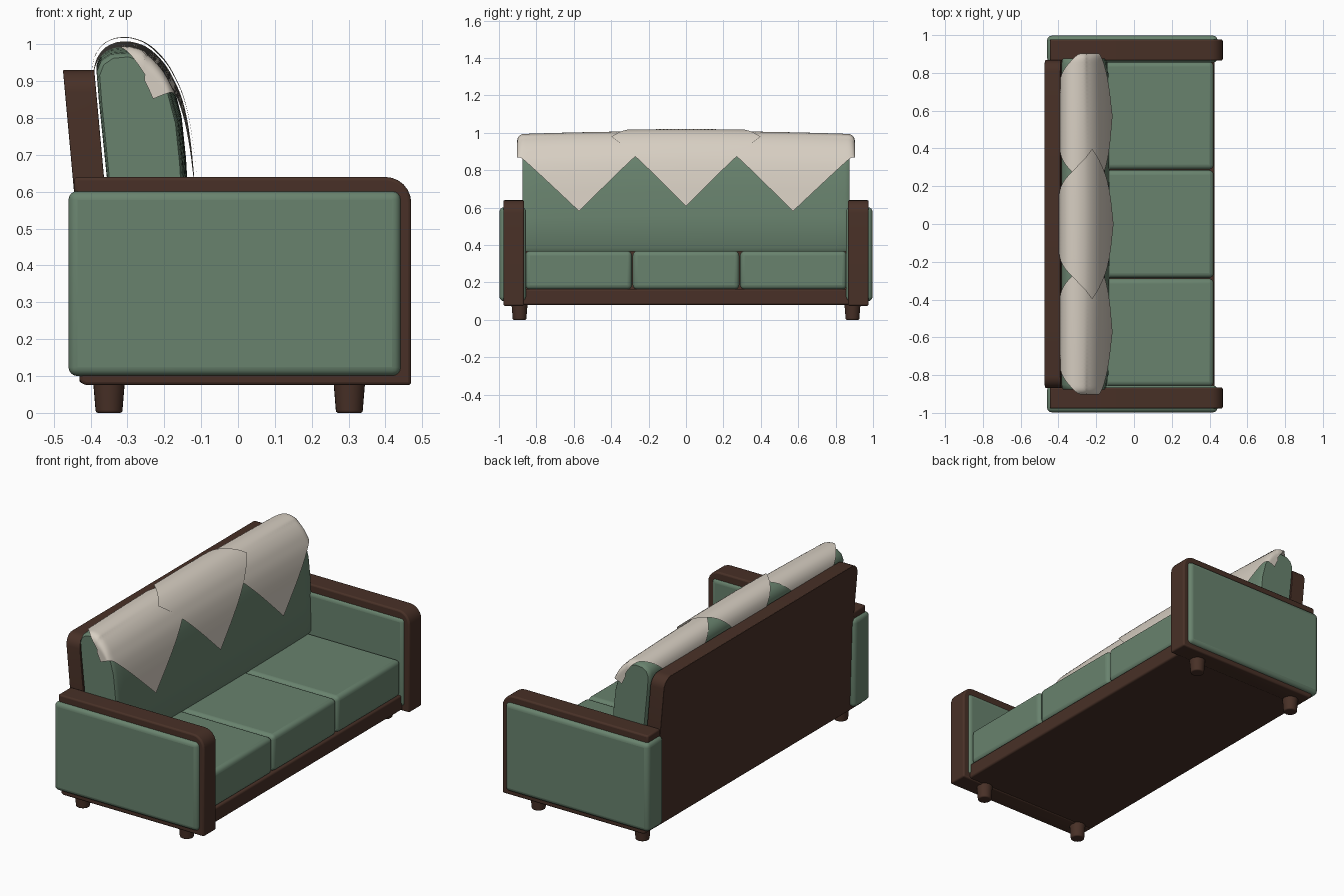
import bpy, bmesh, math
from mathutils import Vector

if "Cube" in bpy.data.objects:
    bpy.data.objects.remove(bpy.data.objects["Cube"])


def material(name, rgb):
    m = bpy.data.materials.new(name)
    m.diffuse_color = (*rgb, 1)
    m.use_nodes = True
    m.node_tree.nodes["Principled BSDF"].inputs["Base Color"].default_value = m.diffuse_color
    return m


GREEN = material("green_fabric", (0.14, 0.225, 0.155))
WOOD = material("dark_wood", (0.065, 0.03, 0.02))
CREAM = material("cream_cloth", (0.68, 0.62, 0.54))


def finish(bm, name, mat, bevel=0, segments=3, angle=40):
    bmesh.ops.recalc_face_normals(bm, faces=bm.faces)
    me = bpy.data.meshes.new(name)
    bm.to_mesh(me)
    bm.free()
    ob = bpy.data.objects.new(name, me)
    bpy.context.collection.objects.link(ob)
    me.materials.append(mat)
    if bevel:
        mod = ob.modifiers.new("bevel", 'BEVEL')
        mod.width, mod.segments = bevel, segments
        mod.limit_method = 'ANGLE'
    bpy.ops.object.select_all(action='DESELECT')
    ob.select_set(True)
    bpy.context.view_layer.objects.active = ob
    bpy.ops.object.shade_smooth_by_angle(angle=math.radians(angle))
    return ob


def box(name, x, y, z, mat, bevel, segments=3):
    bm = bmesh.new()
    bmesh.ops.create_cube(bm, size=1)
    for v in bm.verts:
        v.co = [(r[0] + r[1]) / 2 + c * (r[1] - r[0]) for c, r in zip(v.co, (x, y, z))]
    return finish(bm, name, mat, bevel, segments)


def loft(name, rings, mat, bevel=0):
    """Skin between closed rings of equal size and cap both ends."""
    bm = bmesh.new()
    loops = [[bm.verts.new(p) for p in r] for r in rings]
    n = len(loops[0])
    for a, b in zip(loops, loops[1:]):
        for i in range(n):
            bm.faces.new((a[i], a[(i + 1) % n], b[(i + 1) % n], b[i]))
    bm.faces.new(loops[0])
    bm.faces.new(loops[-1])
    return finish(bm, name, mat, bevel)


# base rail between the arms
box("base", (-0.43, 0.425), (-0.9, 0.9), (0.08, 0.165), WOOD, 0.01)

# arms: wooden frame with rounded front corner, padded panel showing on both sides
frame = [(-0.445, 0.64), (-0.445, 0.60), (-0.43, 0.59), (-0.43, 0.085), (-0.415, 0.075), (0.47, 0.075)]
frame += [(0.40 + 0.07 * math.cos(t), 0.57 + 0.07 * math.sin(t))
          for t in [math.pi / 2 * i / 6 for i in range(7)]]
for side, s in (("left", 1), ("right", -1)):
    loft(side + "_arm_frame", [[(x, s * y, z) for x, z in frame] for y in (0.865, 0.977)], WOOD, 0.01)
    ys = sorted((s * 0.855, s * 0.997))
    box(side + "_arm_pad", (-0.46, 0.442), ys, (0.10, 0.602), GREEN, 0.024, 4)
    # tapered feet
    for end, x in (("back", -0.35), ("front", 0.302)):
        bm = bmesh.new()
        bmesh.ops.create_cone(bm, cap_ends=True, segments=24, radius1=0.036, radius2=0.043, depth=0.085)
        bmesh.ops.translate(bm, verts=bm.verts, vec=(x, s * 0.89, 0.0425))
        finish(bm, f"{side}_{end}_foot", WOOD, 0.006)

# leaning back board with rounded upper corners
def back_x(z):
    return -0.43 - 0.015 * min(1, (z - 0.08) / 0.52) - 0.03 * max(0, (z - 0.6) / 0.33)


half = [(0.868, 0.085), (0.868, 0.6)]
half += [(0.808 + 0.06 * math.cos(t), 0.87 + 0.06 * math.sin(t))
         for t in [math.pi / 2 * i / 6 for i in range(7)]]
outline = half + [(-y, z) for y, z in reversed(half)]
bm = bmesh.new()
loops = [[bm.verts.new((back_x(z) + d, y, z)) for y, z in outline] for d in (0, 0.085)]
n, h = len(outline), len(half)
for i in range(n):
    bm.faces.new((loops[0][i], loops[0][(i + 1) % n], loops[1][(i + 1) % n], loops[1][i]))
for lp in loops:
    for i in range(h - 1):
        bm.faces.new((lp[i], lp[i + 1], lp[n - 2 - i], lp[n - 1 - i]))
finish(bm, "back_board", WOOD, 0.012)

# three seat cushions
for i in range(3):
    y = (i - 1) * 0.574
    box(f"seat_cushion_{i + 1}", (-0.36, 0.422), (y - 0.285, y + 0.285), (0.162, 0.368), GREEN, 0.025, 4)

# one long back cushion, fuller towards the middle
section = [(-0.33, 0.37), (-0.15, 0.365), (-0.138, 0.385), (-0.143, 0.55), (-0.151, 0.68), (-0.163, 0.79),
           (-0.186, 0.875), (-0.215, 0.925), (-0.25, 0.96), (-0.30, 0.977), (-0.345, 0.973),
           (-0.372, 0.955), (-0.384, 0.925), (-0.378, 0.85), (-0.352, 0.6)]
rings = []
for y, k in [(-0.875, 0.93), (-0.868, 0.97), (-0.85, 0.995)] + [(-0.8 + 0.1 * i, 1) for i in range(17)] \
        + [(0.85, 0.995), (0.868, 0.97), (0.875, 0.93)]:
    f = 1 - (y / 0.875) ** 2
    rings.append([(-0.26 + (x + 0.26) * k + (0.01 * f if x > -0.24 else 0), y,
                   0.66 + (z - 0.66) * (0.5 + k / 2) + 0.02 * f * (z - 0.36) / 0.6) for x, z in section])
loft("back_cushion", rings, GREEN)

# diamond shaped throws folded over the back cushion
path = [Vector(p) for p in ((-0.103, 0.555), (-0.108, 0.605), (-0.121, 0.73), (-0.134, 0.81), (-0.152, 0.875),
                            (-0.19, 0.95), (-0.235, 0.998), (-0.275, 1.017), (-0.315, 1.022), (-0.35, 1.014),
                            (-0.378, 0.993), (-0.395, 0.955), (-0.398, 0.92), (-0.39, 0.85), (-0.36, 0.6))]


def along(s):
    for a, b in zip(path, path[1:]):
        d = (b - a).length
        if s <= d:
            return a.lerp(b, s / d)
        s -= d
    return path[-1]


def throw(name, centre, size, scale):
    N = 40
    bm = bmesh.new()
    grid = []
    for i in range(N + 1):
        row = []
        for j in range(N + 1):
            a, b = i / N - 0.5, j / N - 0.5
            u, v = (a - b) * size, (a + b) * size
            # average nearby samples so the fold is soft
            p = sum((along(0.452 + v + e) for e in (-0.02, 0, 0.02)), Vector((0, 0))) / 3
            p = Vector((-0.25, 0.6)) + (p - Vector((-0.25, 0.6))) * scale
            y = centre + u
            sgn, ay = (1 if y >= 0 else -1), abs(y)
            drop, R = 0, 0.035
            # spill over the end of the cushion
            if ay > 0.868:
                e = ay - 0.868
                t = min(e / R, math.pi / 2)
                drop = R * (1 - math.cos(t)) + max(0, e - R * math.pi / 2)
                ay = 0.868 + R * math.sin(t)
            x = p.x - (0.012 * ay * ay if p.x > -0.25 else 0)
            row.append(bm.verts.new((x, sgn * ay, p.y - 0.02 * ay * ay - drop)))
        grid.append(row)
    for i in range(N):
        for j in range(N):
            bm.faces.new((grid[i][j], grid[i + 1][j], grid[i + 1][j + 1], grid[i][j + 1]))
    finish(bm, name, CREAM, angle=60)


throw("middle_throw", 0, 0.398, 1)
throw("left_throw", 0.572, 0.42, 0.975)
throw("right_throw", -0.572, 0.42, 0.975)
